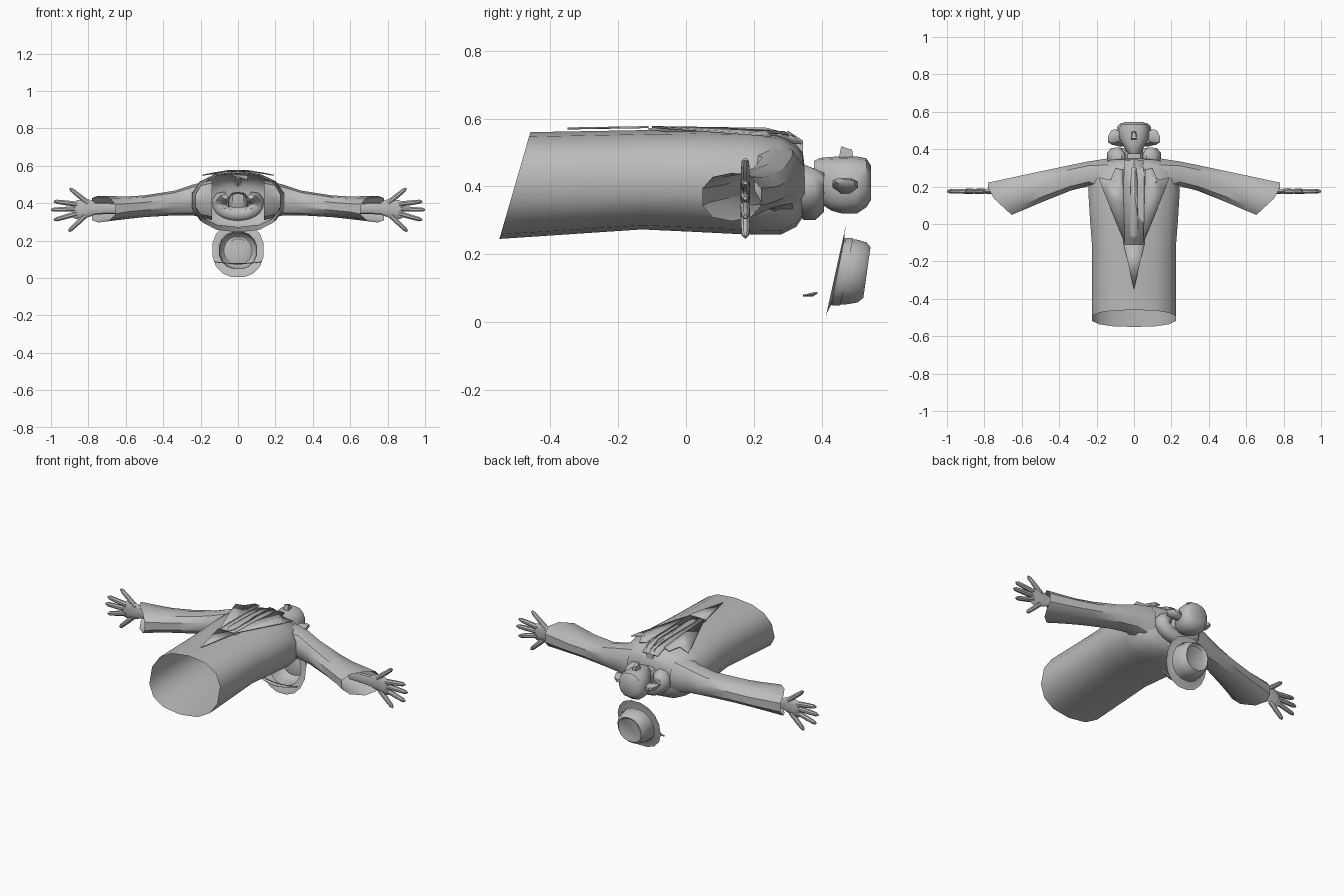
import bpy, bmesh
from math import sin, cos, pi, radians
from mathutils import Vector

cube = bpy.data.objects.get("Cube")
if cube:
    bpy.data.objects.remove(cube, do_unlink=True)

grey = bpy.data.materials.new("plain_grey")
grey.use_nodes = True
grey.diffuse_color = (0.5, 0.5, 0.5, 1)
grey.node_tree.nodes["Principled BSDF"].inputs["Base Color"].default_value = (0.5, 0.5, 0.5, 1)


def finish(name, bm, mirror=False, thick=0, angle=35):
    bmesh.ops.recalc_face_normals(bm, faces=bm.faces)
    mesh = bpy.data.meshes.new(name)
    bm.to_mesh(mesh)
    bm.free()
    mesh.materials.append(grey)
    ob = bpy.data.objects.new(name, mesh)
    bpy.context.collection.objects.link(ob)
    bpy.ops.object.select_all(action='DESELECT')
    ob.select_set(True)
    bpy.context.view_layer.objects.active = ob
    bpy.ops.object.shade_smooth_by_angle(angle=radians(angle))
    if thick:
        ob.modifiers.new("thickness", 'SOLIDIFY').thickness = thick
    if mirror:
        ob.modifiers.new("mirror", 'MIRROR').use_clip = False
    return ob


def loft(name, rings, caps=(False, False), **kw):
    """Skin a list of equal closed rings."""
    bm = bmesh.new()
    vs = [[bm.verts.new(p) for p in r] for r in rings]
    n = len(vs[0])
    for a, b in zip(vs, vs[1:]):
        for i in range(n):
            bm.faces.new((a[i], a[(i + 1) % n], b[(i + 1) % n], b[i]))
    for cap, ring in zip(caps, (vs[0], vs[-1])):
        if cap:
            bm.faces.new(ring)
    return finish(name, bm, **kw)


def oval(n, ra, rb, p=2.0):
    """Superellipse points (a, b); p above 2 is boxier."""
    f = lambda v: abs(v) ** (2 / p) * (1 if v > 0 else -1)
    return [(ra * f(cos(t)), rb * f(sin(t))) for t in (2 * pi * (i + .5) / n for i in range(n))]


def along_y(y, rx, zb, zt, n=14, p=2.4, slope=0):
    """Ring facing y, spanning zb to zt and leaning by slope."""
    zc = (zb + zt) / 2
    return [(a, y + slope * b, zc + b) for a, b in oval(n, rx, (zt - zb) / 2, p)]


def along_x(x, yb, yt, zb, zt, n=10, p=2.3):
    yc, zc = (yb + yt) / 2, (zb + zt) / 2
    return [(x, yc + a, zc + b) for a, b in oval(n, (yt - yb) / 2, (zt - zb) / 2, p)]


def plate(name, pts, **kw):
    bm = bmesh.new()
    bm.faces.new([bm.verts.new(p) for p in pts])
    return finish(name, bm, thick=.006, **kw)


# Long coat, open at the hem
loft("coat_body", [
    along_y(-.505, .23, .245, .56, slope=.29),
    along_y(-.13, .228, .273, .566),
    along_y(.02, .24, .266, .568),
    along_y(.18, .25, .258, .567),
    along_y(.28, .235, .258, .552),
    along_y(.325, .18, .28, .525),
    along_y(.345, .12, .31, .50),
    along_y(.35, .06, .34, .46)])

# Sleeves with slanted open cuffs
cuff = [(.78 - max(0, .165 - y) * 1.08, y, z) for _, y, z in along_x(0, .045, .225, .297, .44)]
loft("sleeve", [
    along_x(.14, .14, .355, .31, .525),
    along_x(.24, .20, .338, .335, .50),
    along_x(.34, .175, .318, .335, .467),
    along_x(.5, .11, .285, .326, .442),
    along_x(.6, .067, .264, .315, .436), cuff], mirror=True)

# Hands
loft("palm", [
    along_x(.62, .16, .19, .345, .40),
    along_x(.76, .16, .19, .34, .405),
    along_x(.81, .162, .188, .322, .425),
    along_x(.865, .163, .187, .315, .415),
    along_x(.885, .167, .183, .325, .40)], caps=(True, True), mirror=True)
fingers = {"thumb": ((.80, .40), (.90, .48)), "index_finger": ((.86, .395), (.985, .41)),
           "middle_finger": ((.87, .37), (1.0, .365)), "ring_finger": ((.86, .345), (.985, .31)),
           "little_finger": ((.82, .33), (.905, .25))}
for name, (base, tip) in fingers.items():
    b, t = Vector((base[0], .175, base[1])), Vector((tip[0], .175, tip[1]))
    d = (t - b).normalized()
    side = d.cross(Vector((0, 1, 0)))
    rings = []
    for f, r in ((0, .015), (.5, .014), (.88, .012), (1, .005)):
        c = b.lerp(t, f)
        rings.append([c + side * u + Vector((0, v, 0)) for u, v in oval(8, r, r)])
    loft(name, rings, caps=(True, True), mirror=True)

# Puffed collar wrapping the neck, open at the front
rings = []
for i in range(17):
    a = radians(32 + i * 296 / 16)
    front = max(0, cos(a))
    end = .6 if i in (0, 16) else 1
    out = Vector((sin(a), 0, cos(a)))
    c = Vector((.105 * sin(a), .365 - .03 * front, .395 + .055 * cos(a)))
    rings.append([c + out * u + Vector((0, v, 0))
                  for u, v in oval(8, .042 * end, (.045 + .035 * front) * end)])
loft("collar", rings, caps=(True, True), angle=50)

# Lapels, shirt, tie and the overlap of the coat front
plate("lapel", [(.05, -.10, .578), (.055, .10, .575), (.06, .29, .563), (.10, .30, .558),
                (.125, .235, .566), (.19, .25, .552), (.165, .18, .558)], mirror=True)
plate("coat_overlap", [(0, -.35, .568), (.055, -.11, .572), (-.055, -.11, .572)])
plate("shirt_front", [(-.055, -.11, .572), (.055, -.11, .572), (.055, .25, .566), (.05, .34, .53),
                      (-.05, .34, .53), (-.055, .25, .566)])
plate("tie", [(0, -.10, .577), (.022, -.06, .577), (.018, .24, .573), (.01, .32, .55),
              (-.01, .32, .55), (-.018, .24, .573), (-.022, -.06, .577)])
loft("tie_knot", [along_y(.30, .012, .53, .565, 6), along_y(.345, .024, .49, .535, 6)],
     caps=(True, True))

# Neck and head
loft("neck", [along_y(.30, .055, .35, .46, 10), along_y(.42, .05, .35, .45, 10)])
loft("head", [
    along_y(.378, .03, .385, .475),
    along_y(.395, .045, .35, .484),
    along_y(.43, .065, .328, .487),
    along_y(.46, .08, .32, .489),
    along_y(.505, .084, .32, .488),
    along_y(.532, .072, .338, .483),
    along_y(.546, .05, .36, .462)], caps=(True, True))
loft("nose", [
    [(x * .016, y, .478) for x, y in ((-1, .45), (1, .45), (.8, .495), (-.8, .495))],
    [(x * .013, y, z) for x, y, z in ((-1, .458, .518), (1, .458, .518), (.6, .49, .508), (-.6, .49, .508))]],
    caps=(True, True))
loft("ear", [
    along_x(.07, .445, .495, .375, .42, 8),
    along_x(.105, .43, .51, .385, .425, 8),
    along_x(.125, .43, .50, .395, .425, 8),
    along_x(.14, .44, .465, .41, .425, 8)], caps=(True, True), mirror=True)

# Loose hat with a curled brim and pinched crown
lean = dict(n=16, p=2.2)
loft("hat", [
    along_y(.443, .14, .002, .296, slope=.22, **lean),
    along_y(.441, .125, .022, .268, slope=.22, **lean),
    along_y(.448, .102, .048, .248, slope=.2, **lean),
    along_y(.49, .098, .05, .244, slope=.18, **lean),
    along_y(.52, .09, .056, .236, slope=.15, **lean),
    along_y(.534, .075, .07, .222, slope=.14, **lean),
    along_y(.524, .055, .10, .21, slope=.12, **lean)], caps=(False, True))
loft("hat_band", [
    along_y(.452, .105, .046, .25, slope=.2, **lean),
    along_y(.474, .103, .046, .25, slope=.19, **lean)])

# Thin curved strip beside the hat
bm = bmesh.new()
rows = []
for i in range(9):
    t = i / 4 - 1
    w = .012 * (1 - t * t) + .003
    rows.append([bm.verts.new((.125 * t, .36 + .025 * t * t + s * w, .08 + .009 * t * t)) for s in (-1, 1)])
for a, b in zip(rows, rows[1:]):
    bm.faces.new((a[0], a[1], b[1], b[0]))
finish("curved_strip", bm, thick=.005)
